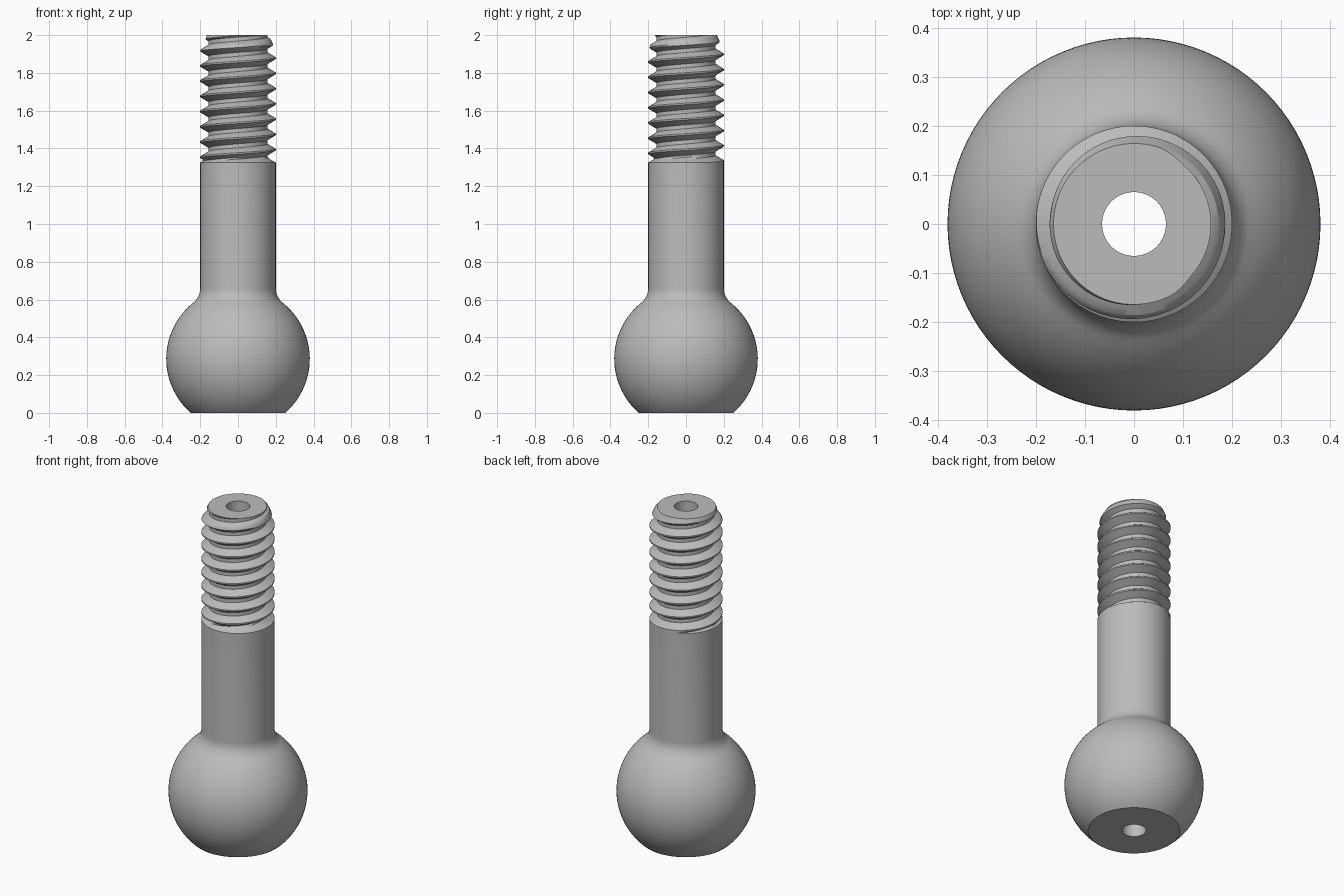
import bpy
import bmesh
import math

if "Cube" in bpy.data.objects:
    bpy.data.objects.remove(bpy.data.objects["Cube"])

SEG = 96                       # columns around the axis
BALL_R, BALL_Z = 0.38, 0.286
SHAFT_R, ROOT_R, BORE_R = 0.20, 0.157, 0.065
FILLET = 0.10
THREAD_Z, TOP_Z = 1.325, 2.0
PITCH, CREST_Z = 0.0807, 1.878  # CREST_Z: crest height on the +x side
CREST_HALF, BASE_HALF = 0.004, 0.030


def lower_profile():
    """Bore foot, flat base, ball, concave fillet and shank as (radius, z)."""
    pts = [(BORE_R, 0.0)]
    fillet_r = SHAFT_R + FILLET
    fillet_z = BALL_Z + math.sqrt((BALL_R + FILLET) ** 2 - fillet_r ** 2)
    a0 = -math.asin(BALL_Z / BALL_R)
    a1 = math.atan2(fillet_z - BALL_Z, fillet_r)
    for i in range(33):
        a = a0 + (a1 - a0) * i / 32
        pts.append((BALL_R * math.cos(a), BALL_Z + BALL_R * math.sin(a)))
    for i in range(1, 11):
        a = math.pi + a1 * (1 - i / 10)
        pts.append((fillet_r + FILLET * math.cos(a), fillet_z + FILLET * math.sin(a)))
    pts.append((SHAFT_R, THREAD_Z))
    return pts


def thread_radius(offset, z):
    """Ridge height at an offset from the crest, with run-out and end chamfer."""
    t = (BASE_HALF - abs(offset)) / (BASE_HALF - CREST_HALF)
    r = ROOT_R + (SHAFT_R - ROOT_R) * max(0.0, min(1.0, t))
    r = max(r, SHAFT_R - (z - THREAD_Z) * 1.7)
    return min(r, SHAFT_R - max(0.0, z - 1.92) * 0.45)


# Offsets within one pitch, placed on the root and crest edges
STEPS = [-PITCH / 2, -BASE_HALF, -0.021, -0.0125, -CREST_HALF,
         CREST_HALF, 0.0125, 0.021, BASE_HALF]


def thread_column(turn):
    """Points up the threaded end, shifted along the helix and cut to length."""
    pts = []
    for k in range(-9, 4):
        for off in STEPS:
            z = CREST_Z + (k + turn) * PITCH + off
            cut = max(THREAD_Z, min(TOP_Z, z))
            o = off + cut - z
            o = (o + PITCH / 2) % PITCH - PITCH / 2
            pts.append((thread_radius(o, cut), cut))
    return pts


# Ball stud: one closed section carried around the axis
bm = bmesh.new()
lower = lower_profile()
columns = []
for j in range(SEG + 1):
    a = 2 * math.pi * j / SEG
    section = lower + thread_column(j / SEG) + [(BORE_R, TOP_Z)]
    columns.append([bm.verts.new((r * math.cos(a), r * math.sin(a), z))
                    for r, z in section])
for c, d in zip(columns, columns[1:]):
    n = len(c)
    for i in range(n):
        k = (i + 1) % n
        bm.faces.new((c[i], d[i], d[k], c[k]))
bmesh.ops.remove_doubles(bm, verts=bm.verts, dist=1e-5)
bmesh.ops.dissolve_degenerate(bm, edges=bm.edges, dist=1e-5)
bmesh.ops.recalc_face_normals(bm, faces=bm.faces)

mesh = bpy.data.meshes.new("ball_stud")
bm.to_mesh(mesh)
bm.free()
stud = bpy.data.objects.new("ball_stud", mesh)
bpy.context.collection.objects.link(stud)

steel = bpy.data.materials.new("steel grey")
steel.diffuse_color = (0.5, 0.5, 0.5, 1.0)
steel.use_nodes = True
steel.node_tree.nodes["Principled BSDF"].inputs["Base Color"].default_value = steel.diffuse_color
mesh.materials.append(steel)

bpy.context.view_layer.objects.active = stud
stud.select_set(True)
bpy.ops.object.shade_smooth_by_angle(angle=math.radians(30))
